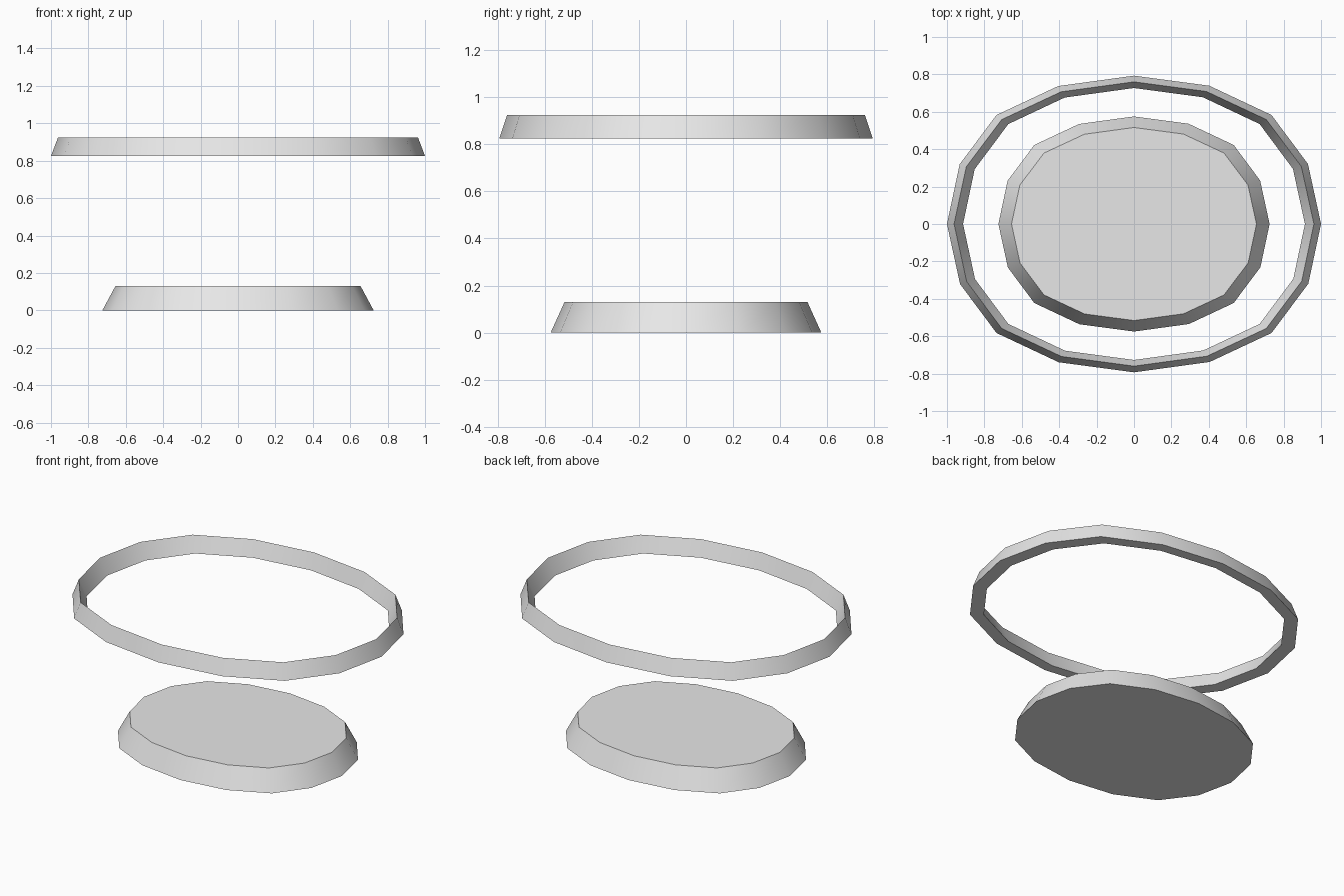
import bpy
import bmesh
import math

cube = bpy.data.objects.get("Cube")
if cube:
    bpy.data.objects.remove(cube, do_unlink=True)

grey = bpy.data.materials.new("light grey")
grey.use_nodes = True
grey.diffuse_color = (0.8, 0.8, 0.8, 1)
grey.node_tree.nodes["Principled BSDF"].inputs["Base Color"].default_value = (0.8, 0.8, 0.8, 1)

# Sixteen-sided, slightly squared oval outline of unit radius
QUARTER = [(1, 0), (0.93, 0.405), (0.735, 0.735), (0.403, 0.932)]
OUTLINE = []
for turn in range(4):
    for x, y in QUARTER:
        for _ in range(turn):
            x, y = -y, x
        OUTLINE.append((x, y))


def oval_loops(name, sections, closed):
    """Bridge oval loops (half width, half depth, height); cap or close the ends."""
    bm = bmesh.new()
    loops = [[bm.verts.new((x * rx, y * ry, z)) for x, y in OUTLINE]
             for rx, ry, z in sections]
    pairs = list(zip(loops, loops[1:]))
    if closed:
        pairs.append((loops[-1], loops[0]))
    else:
        bm.faces.new(loops[0][::-1])
        bm.faces.new(loops[-1])
    n = len(OUTLINE)
    for a, b in pairs:
        for i in range(n):
            j = (i + 1) % n
            bm.faces.new((a[i], a[j], b[j], b[i]))
    bmesh.ops.recalc_face_normals(bm, faces=bm.faces)
    mesh = bpy.data.meshes.new(name)
    bm.to_mesh(mesh)
    bm.free()
    mesh.materials.append(grey)
    obj = bpy.data.objects.new(name, mesh)
    bpy.context.collection.objects.link(obj)
    bpy.ops.object.select_all(action='DESELECT')
    obj.select_set(True)
    bpy.context.view_layer.objects.active = obj
    bpy.ops.object.shade_smooth_by_angle(angle=math.radians(30))
    return obj


# Solid tapered base
oval_loops("base_plinth", [(0.725, 0.575, 0), (0.655, 0.516, 0.13)], False)

# Floating ring with a wedge section: outer foot, ridge, inner foot
oval_loops("upper_ring", [(1, 0.793, 0.825), (0.962, 0.76, 0.925),
                          (0.914, 0.727, 0.825)], True)
